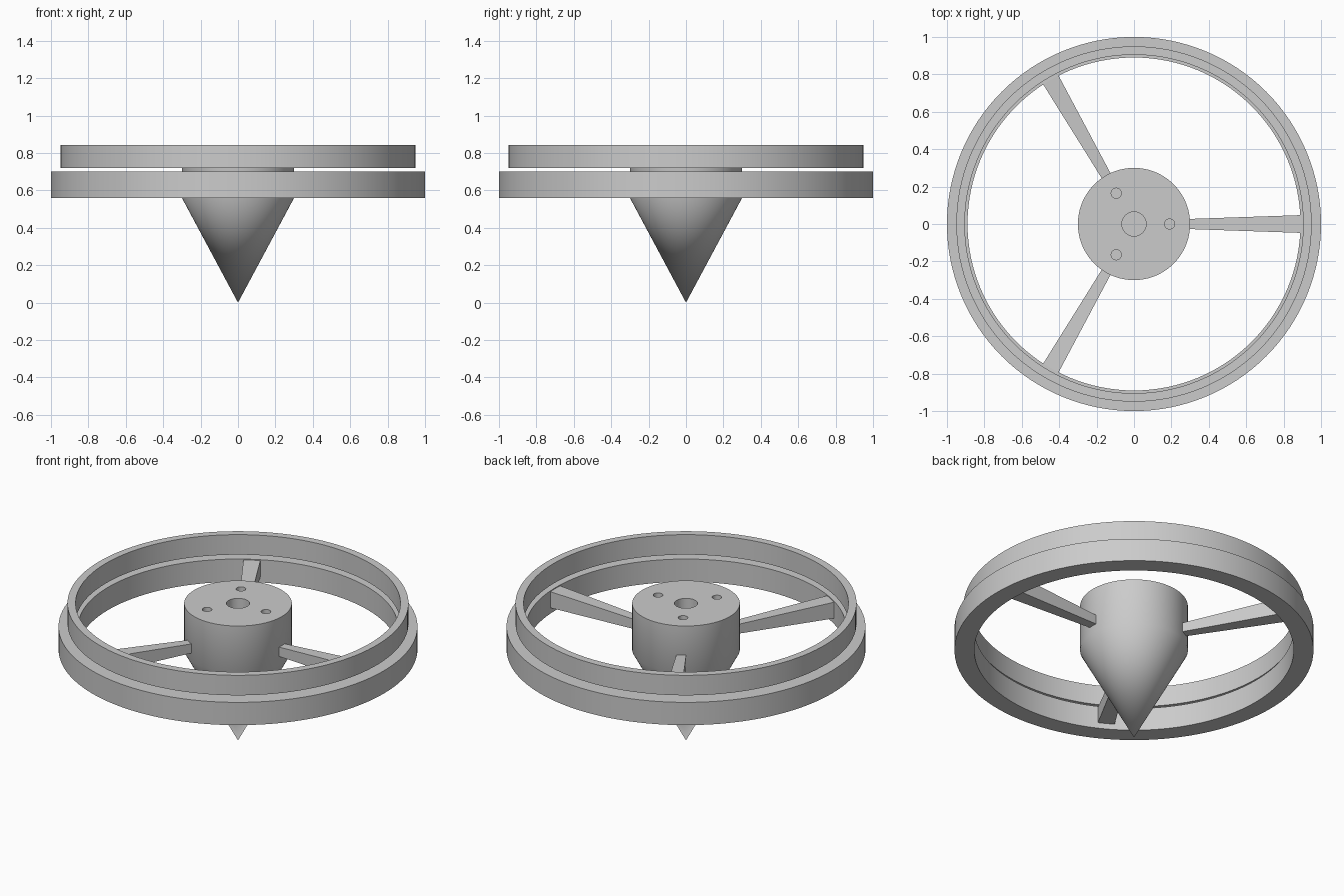
import bpy
import bmesh
from math import radians, pi, cos, sin
from mathutils import Matrix

cube = bpy.data.objects.get("Cube")
if cube:
    bpy.data.objects.remove(cube)

grey = bpy.data.materials.new("plain_grey")
grey.use_nodes = True
colour = (0.6, 0.6, 0.6, 1)
grey.diffuse_color = colour
grey.node_tree.nodes["Principled BSDF"].inputs["Base Color"].default_value = colour


def make_object(name, bm):
    bmesh.ops.recalc_face_normals(bm, faces=bm.faces)
    mesh = bpy.data.meshes.new(name)
    bm.to_mesh(mesh)
    bm.free()
    mesh.materials.append(grey)
    obj = bpy.data.objects.new(name, mesh)
    bpy.context.collection.objects.link(obj)
    return obj


def smooth(obj):
    bpy.ops.object.select_all(action="DESELECT")
    obj.select_set(True)
    bpy.context.view_layer.objects.active = obj
    bpy.ops.object.shade_smooth_by_angle(angle=radians(30))


def lathe(name, profile, closed, steps=128):
    """Spin an (r, z) profile round the z axis."""
    bm = bmesh.new()
    verts = [bm.verts.new((r, 0, z)) for r, z in profile]
    edges = [bm.edges.new(pair) for pair in zip(verts, verts[1:])]
    if closed:
        edges.append(bm.edges.new((verts[-1], verts[0])))
    bmesh.ops.spin(bm, geom=verts + edges, axis=(0, 0, 1), cent=(0, 0, 0),
                   angle=2 * pi, steps=steps, use_merge=True)
    bmesh.ops.remove_doubles(bm, verts=bm.verts, dist=1e-5)
    return make_object(name, bm)


def ring(name, inner, outer, bottom, top):
    profile = [(inner, bottom), (outer, bottom), (outer, top), (inner, top)]
    smooth(lathe(name, profile, True))


# Two separate rims, one above the other
ring("lower_rim", 0.89, 1.0, 0.56, 0.70)
ring("upper_rim", 0.905, 0.95, 0.72, 0.843)

# Hub: a cylinder ending in a pointed cone
TOP = 0.843
hub = lathe("hub", [(0, 0), (0.3, 0.56), (0.3, TOP), (0, TOP)], False)

# Blind holes in the top of the hub
bm = bmesh.new()
holes = [(0, 0, 0.065)]
holes += [(0.19 * cos(i * 2 * pi / 3), 0.19 * sin(i * 2 * pi / 3), 0.027) for i in range(3)]
for x, y, r in holes:
    bmesh.ops.create_cone(bm, cap_ends=True, segments=48, radius1=r, radius2=r,
                          depth=0.3, matrix=Matrix.Translation((x, y, TOP)))
cutter = make_object("hole_cutter", bm)
cutter.hide_render = True
cutter.hide_set(True)
cut = hub.modifiers.new("holes", "BOOLEAN")
cut.object = cutter
cut.solver = "EXACT"
bpy.context.view_layer.objects.active = hub
bpy.ops.object.modifier_apply(modifier=cut.name)
bpy.data.objects.remove(cutter)
smooth(hub)

# Three spokes that widen towards the rim
for i in range(3):
    bm = bmesh.new()
    bmesh.ops.create_cube(bm, size=1)
    for v in bm.verts:
        at_rim = v.co.x > 0
        size = 0.095 if at_rim else 0.053
        v.co = (0.893 if at_rim else 0.28, v.co.y * size,
                (0.645 if at_rim else 0.635) + v.co.z * size * 1.05)
    bmesh.ops.rotate(bm, verts=bm.verts, cent=(0, 0, 0),
                     matrix=Matrix.Rotation(i * 2 * pi / 3, 3, "Z"))
    make_object(f"spoke_{i + 1}", bm)
